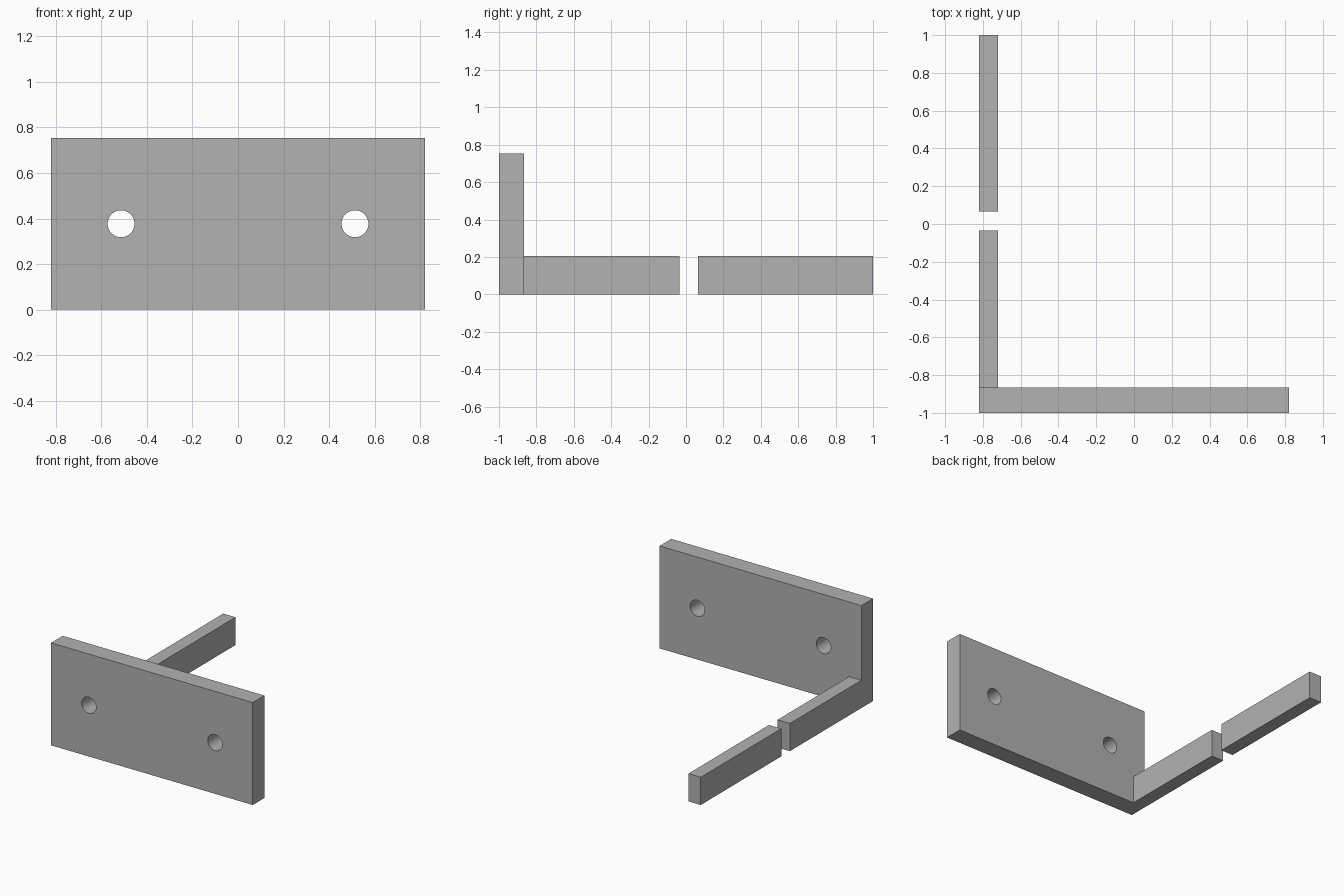
import bpy
import math

cube = bpy.data.objects.get("Cube")
if cube:
    bpy.data.objects.remove(cube, do_unlink=True)

# Single grey finish
grey = bpy.data.materials.new("plain_grey")
grey.use_nodes = True
colour = (0.445, 0.445, 0.445, 1)
grey.diffuse_color = colour
grey.node_tree.nodes["Principled BSDF"].inputs["Base Color"].default_value = colour


def block(name, xs, ys, zs):
    """Box spanning the given (low, high) ranges."""
    spans = (xs, ys, zs)
    bpy.ops.mesh.primitive_cube_add(size=1, location=[(a + b) / 2 for a, b in spans])
    ob = bpy.context.object
    ob.name = name
    ob.scale = [b - a for a, b in spans]
    bpy.ops.object.transform_apply(location=False, rotation=False, scale=True)
    ob.data.materials.append(grey)
    return ob


def drill(target, x, y, z, radius):
    """Cut a round hole through the target along y."""
    bpy.ops.mesh.primitive_cylinder_add(vertices=48, radius=radius, depth=0.5,
                                        location=(x, y, z),
                                        rotation=(math.pi / 2, 0, 0))
    cutter = bpy.context.object
    cutter.name = "hole_cutter"
    cutter.hide_render = True
    cutter.data.materials.append(grey)
    bpy.context.view_layer.objects.active = target
    mod = target.modifiers.new("hole", 'BOOLEAN')
    mod.operation = 'DIFFERENCE'
    mod.solver = 'EXACT'
    mod.object = cutter
    bpy.ops.object.modifier_apply(modifier=mod.name)
    bpy.data.objects.remove(cutter, do_unlink=True)


half_width = 0.82
plate_back = -0.865

# Upright plate with two bolt holes
plate = block("mounting_plate", (-half_width, half_width), (-1, plate_back), (0, 0.753))
for side in (-1, 1):
    drill(plate, side * 0.513, -0.93, 0.377, 0.059)
bpy.ops.object.select_all(action='DESELECT')
plate.select_set(True)
bpy.context.view_layer.objects.active = plate
bpy.ops.object.shade_smooth_by_angle(angle=math.radians(30))

# Two bars in line, separated by a narrow gap
for name, ys in (("front_bar", (plate_back, -0.035)), ("rear_bar", (0.065, 1))):
    block(name, (-half_width, -0.72), ys, (0, 0.204))
